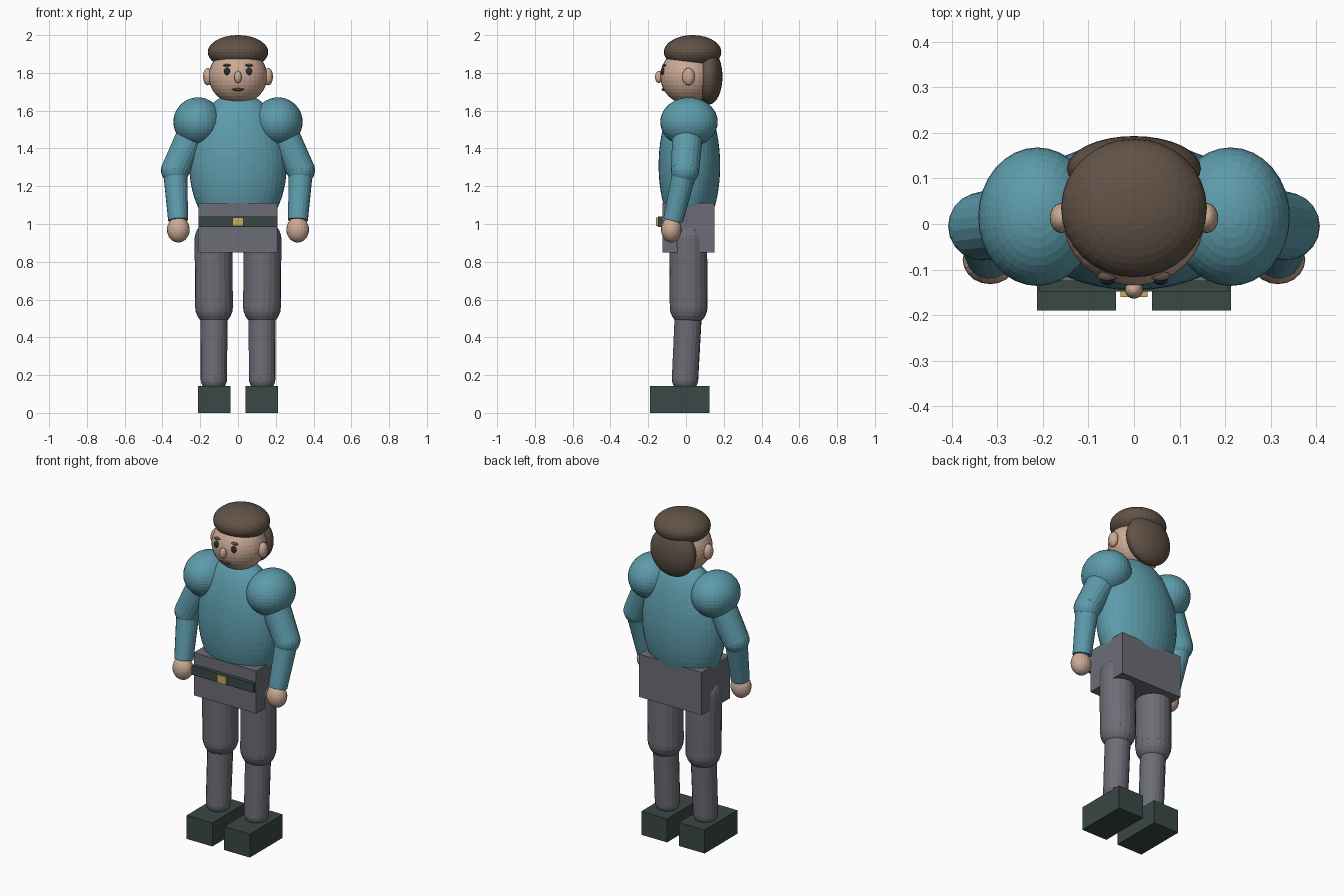
import bpy
from mathutils import Vector

cube = bpy.data.objects.get("Cube")
if cube:
    bpy.data.objects.remove(cube, do_unlink=True)


def material(name, r, g, b):
    mat = bpy.data.materials.new(name)
    mat.use_nodes = True
    mat.diffuse_color = (r, g, b, 1)
    bsdf = next(n for n in mat.node_tree.nodes if n.type == 'BSDF_PRINCIPLED')
    bsdf.inputs["Base Color"].default_value = (r, g, b, 1)
    return mat


skin = material("skin", 0.60, 0.40, 0.30)
hair = material("brown_hair", 0.12, 0.085, 0.062)
shirt = material("teal_shirt", 0.11, 0.33, 0.41)
trousers = material("grey_trousers", 0.15, 0.152, 0.18)
leather = material("dark_leather", 0.042, 0.065, 0.06)
gold = material("gold", 0.58, 0.42, 0.12)
eye_dark = material("eye_dark", 0.02, 0.03, 0.035)
lip = material("lip_brown", 0.10, 0.045, 0.035)


def finish(name, mat):
    ob = bpy.context.object
    ob.name = name
    ob.data.name = name
    ob.data.materials.append(mat)
    return ob


def ball(name, centre, radii, mat, segments=32, rings=20):
    bpy.ops.mesh.primitive_uv_sphere_add(segments=segments, ring_count=rings,
                                         radius=1, location=centre)
    bpy.context.object.scale = radii
    return finish(name, mat)


def box(name, low, high, mat):
    low, high = Vector(low), Vector(high)
    bpy.ops.mesh.primitive_cube_add(size=1, location=(low + high) / 2)
    bpy.context.object.scale = high - low
    return finish(name, mat)


def limb(name, start, end, r_start, r_end, mat):
    """Tapered tube between two joints."""
    start, end = Vector(start), Vector(end)
    axis = end - start
    bpy.ops.mesh.primitive_cone_add(vertices=20, radius1=r_start, radius2=r_end,
                                    depth=axis.length, location=(start + end) / 2)
    ob = bpy.context.object
    ob.rotation_mode = 'QUATERNION'
    ob.rotation_quaternion = axis.to_track_quat('Z', 'Y')
    return finish(name, mat)


def joint(name, centre, radius, mat):
    return ball(name, centre, (radius,) * 3, mat, 20, 14)


# Head and hair
ball("head", (0, 0.01, 1.782), (0.155, 0.146, 0.148), skin)
ball("hair_cap", (0, 0.035, 1.91), (0.16, 0.152, 0.09), hair)
ball("hair_back", (0, 0.122, 1.78), (0.147, 0.071, 0.147), hair)
ball("nose", (0, -0.144, 1.778), (0.02, 0.02, 0.032), skin, 16, 10)
ball("mouth", (0, -0.117, 1.712), (0.032, 0.012, 0.008), lip, 16, 10)

# Torso, hips and belt
ball("torso", (0, 0.018, 1.31), (0.258, 0.163, 0.385), shirt, 40, 28)
box("hips", (-0.21, -0.125, 0.85), (0.21, 0.15, 1.11), trousers)
box("belt", (-0.208, -0.148, 0.985), (0.208, -0.10, 1.04), leather)
box("buckle", (-0.03, -0.16, 0.99), (0.03, -0.14, 1.035), gold)

# Paired parts
for side, s in (("left", 1), ("right", -1)):
    # Face
    ball(f"{side}_ear", (s * 0.16, 0.013, 1.78), (0.025, 0.033, 0.046), skin, 16, 12)
    ball(f"{side}_eye", (s * 0.058, -0.123, 1.808), (0.016, 0.011, 0.02), eye_dark, 16, 10)
    ball(f"{side}_eyebrow", (s * 0.058, -0.114, 1.84), (0.022, 0.011, 0.007), hair, 16, 10)

    # Arm
    elbow = (s * 0.333, -0.005, 1.285)
    wrist = (s * 0.317, -0.068, 1.02)
    ball(f"{side}_shoulder", (s * 0.212, 0.016, 1.54), (0.13, 0.152, 0.13), shirt)
    limb(f"{side}_upper_arm", (s * 0.22, 0.012, 1.52), elbow, 0.084, 0.075, shirt)
    joint(f"{side}_elbow", elbow, 0.075, shirt)
    limb(f"{side}_forearm", elbow, wrist, 0.064, 0.053, shirt)
    ball(f"{side}_hand", (s * 0.316, -0.078, 0.97), (0.06, 0.054, 0.068), skin, 20, 14)

    # Leg
    hip = (s * 0.13, 0.012, 0.92)
    knee = (s * 0.127, 0.014, 0.56)
    ankle = (s * 0.128, -0.005, 0.18)
    joint(f"{side}_hip_joint", hip, 0.1, trousers)
    limb(f"{side}_thigh", hip, knee, 0.1, 0.1, trousers)
    joint(f"{side}_knee", knee, 0.1, trousers)
    limb(f"{side}_shin", knee, ankle, 0.072, 0.07, trousers)
    joint(f"{side}_ankle", ankle, 0.07, trousers)

    # Shoe
    inner, outer = sorted((s * 0.04, s * 0.213))
    box(f"{side}_shoe", (inner, -0.19, 0), (outer, 0.125, 0.143), leather)
